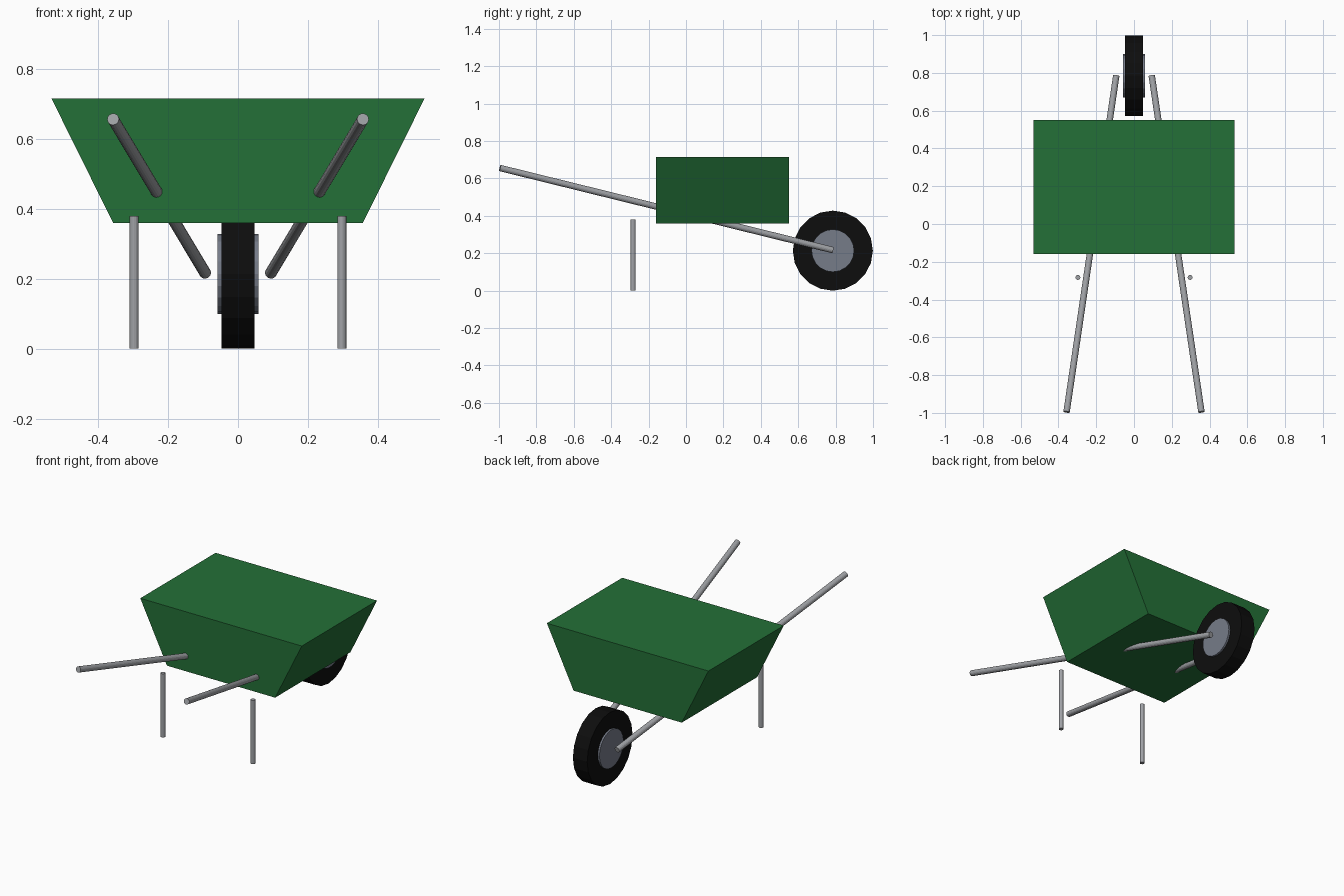
import bpy
import bmesh
from mathutils import Vector

cube = bpy.data.objects.get("Cube")
if cube:
    bpy.data.objects.remove(cube, do_unlink=True)


def material(name, rgb):
    mat = bpy.data.materials.new(name)
    mat.use_nodes = True
    mat.diffuse_color = (*rgb, 1)
    bsdf = next(n for n in mat.node_tree.nodes if n.type == "BSDF_PRINCIPLED")
    bsdf.inputs["Base Color"].default_value = (*rgb, 1)
    return mat


green = material("green paint", (0.017, 0.16, 0.038))
steel = material("grey steel", (0.35, 0.36, 0.38))
hub_grey = material("hub grey", (0.18, 0.2, 0.25))
rubber = material("black rubber", (0.004, 0.004, 0.004))


def rod(name, start, end, radius, sides, mat):
    """Cylinder running between two points."""
    start, end = Vector(start), Vector(end)
    axis = end - start
    bpy.ops.mesh.primitive_cylinder_add(
        vertices=sides, radius=radius, depth=axis.length, location=(start + end) / 2,
        rotation=axis.to_track_quat("Z", "Y").to_euler())
    obj = bpy.context.object
    obj.name = name
    obj.data.materials.append(mat)
    return obj


# Tray: a solid block whose sides flare outwards
bpy.ops.mesh.primitive_cube_add(size=1, location=(0, 0.195, 0.5375))
tray = bpy.context.object
tray.name = "tray"
tray.data.materials.append(green)
bm = bmesh.new()
bm.from_mesh(tray.data)
for v in bm.verts:
    half_width = 0.533 if v.co.z > 0 else 0.357
    v.co.x = half_width if v.co.x > 0 else -half_width
    v.co.y *= 0.71
    v.co.z *= 0.355
bm.to_mesh(tray.data)
bm.free()

# Handles and legs on both sides
for side, s in (("left", 1), ("right", -1)):
    rod(side + "_handle", (s * 0.357, -0.995, 0.656), (s * 0.094, 0.785, 0.217),
        0.017, 16, steel)
    rod(side + "_leg", (s * 0.297, -0.283, 0), (s * 0.297, -0.283, 0.38),
        0.013, 16, steel)

# Wheel: tyre with a slightly wider hub
rod("tyre", (-0.047, 0.785, 0.214), (0.047, 0.785, 0.214), 0.214, 20, rubber)
rod("hub", (-0.058, 0.785, 0.214), (0.058, 0.785, 0.214), 0.114, 20, hub_grey)
